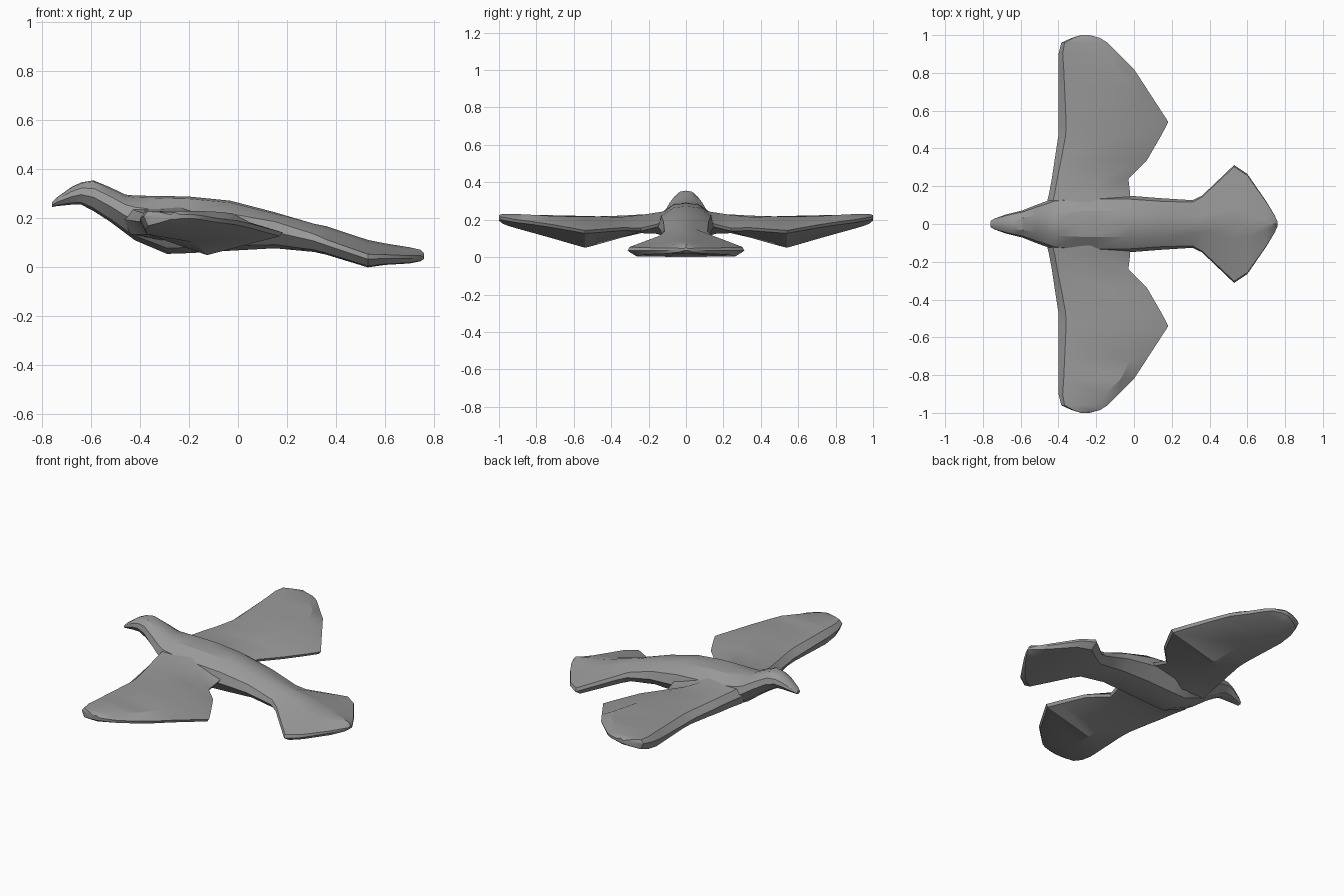
import bpy, bmesh, math

grey = bpy.data.materials.new("plumage grey")
grey.diffuse_color = (0.32, 0.32, 0.32, 1)


def loft(name, rings):
    """Skin a list of equal-length closed rings and cap both ends."""
    bm = bmesh.new()
    rows = [[bm.verts.new(p) for p in ring] for ring in rings]
    n = len(rows[0])
    for a, b in zip(rows, rows[1:]):
        for i in range(n):
            j = (i + 1) % n
            bm.faces.new((a[i], a[j], b[j], b[i]))
    bm.faces.new(rows[0])
    bm.faces.new(rows[-1])
    bmesh.ops.recalc_face_normals(bm, faces=bm.faces)
    mesh = bpy.data.meshes.new(name)
    bm.to_mesh(mesh)
    bm.free()
    mesh.materials.append(grey)
    obj = bpy.data.objects.new(name, mesh)
    bpy.context.collection.objects.link(obj)
    bpy.ops.object.select_all(action='DESELECT')
    obj.select_set(True)
    bpy.context.view_layer.objects.active = obj
    bpy.ops.object.shade_smooth_by_angle(angle=math.radians(28))
    return obj


# Half cross-sections as (width fraction, height fraction), top to bottom
round_half = [(0, 1), (0.45, 0.96), (0.88, 0.74), (1, 0.45), (0.6, 0.1), (0, 0)]
flat_half = [(0, 1), (0.25, 0.85), (0.97, 0.48), (1, 0.3), (0.85, 0.04), (0, 0)]

# Beak, head, torso and fan tail: x, bottom, top, half width, flatness
body_stations = [
    (-0.76, 0.246, 0.266, 0.016, 0), (-0.74, 0.250, 0.285, 0.028, 0),
    (-0.68, 0.256, 0.328, 0.050, 0), (-0.64, 0.256, 0.347, 0.060, 0),
    (-0.59, 0.230, 0.355, 0.072, 0), (-0.52, 0.185, 0.326, 0.100, 0),
    (-0.46, 0.140, 0.297, 0.122, 0), (-0.42, 0.110, 0.293, 0.138, 0),
    (-0.29, 0.055, 0.291, 0.150, 0), (-0.20, 0.058, 0.289, 0.152, 0),
    (-0.03, 0.068, 0.272, 0.150, 0), (0.15, 0.078, 0.225, 0.136, 0),
    (0.31, 0.063, 0.178, 0.126, 0.4), (0.36, 0.052, 0.168, 0.150, 0.8),
    (0.53, 0.000, 0.112, 0.312, 1), (0.60, 0.010, 0.098, 0.265, 1),
    (0.70, 0.016, 0.082, 0.120, 1), (0.745, 0.025, 0.072, 0.045, 1),
    (0.76, 0.035, 0.056, 0.012, 1),
]
rings = []
for x, lo, hi, w, t in body_stations:
    half = [(a[0] * (1 - t) + b[0] * t, a[1] * (1 - t) + b[1] * t)
            for a, b in zip(round_half, flat_half)]
    full = half + [(-u, v) for u, v in half[-2:0:-1]]
    rings.append([(x, u * w, lo + v * (hi - lo)) for u, v in full])
loft("body", rings)

# Wing: y, leading x, crest x, trailing x, front z, crest z, trailing z, belly z
wing_stations = [
    (0.08, -0.47, -0.24, -0.02, 0.240, 0.250, 0.200, 0.100),
    (0.16, -0.45, -0.22, -0.02, 0.232, 0.238, 0.175, 0.125),
    (0.24, -0.435, -0.17, -0.03, 0.228, 0.225, 0.155, 0.128),
    (0.34, -0.42, -0.11, 0.07, 0.222, 0.215, 0.158, 0.105),
    (0.47, -0.40, -0.08, 0.145, 0.218, 0.216, 0.148, 0.068),
    (0.54, -0.40, -0.06, 0.182, 0.220, 0.216, 0.143, 0.050),
    (0.72, -0.40, -0.02, 0.065, 0.224, 0.220, 0.175, 0.102),
    (0.82, -0.40, -0.07, 0.000, 0.226, 0.226, 0.190, 0.130),
    (0.90, -0.40, -0.15, -0.08, 0.228, 0.230, 0.200, 0.152),
    (0.96, -0.385, -0.21, -0.14, 0.228, 0.231, 0.210, 0.170),
    (0.985, -0.33, -0.24, -0.18, 0.225, 0.230, 0.215, 0.182),
    (1.00, -0.28, -0.26, -0.235, 0.215, 0.225, 0.215, 0.195),
]
rings = []
for y, xl, xm, xt, zl, zm, zt, zb in wing_stations:
    c = xt - xl
    low = max(zb, 0.135)
    rings.append([
        (xl, y, (zl + low) / 2 + 0.01),      # leading nose
        (xl + 0.07 * c, y, zl),              # front upper edge
        (xm, y, zm),                         # crest
        (xt, y, zt),                         # trailing upper edge
        (xt - 0.02 * c, y, zt - 0.016),      # trailing lower edge
        (xl + 0.47 * c, y, zb),              # belly
        (xl + 0.07 * c, y, low),             # front lower edge
    ])
wing = loft("wings", rings)
mirror = wing.modifiers.new("both sides", 'MIRROR')
mirror.use_axis = (False, True, False)
mirror.use_mirror_merge = False
